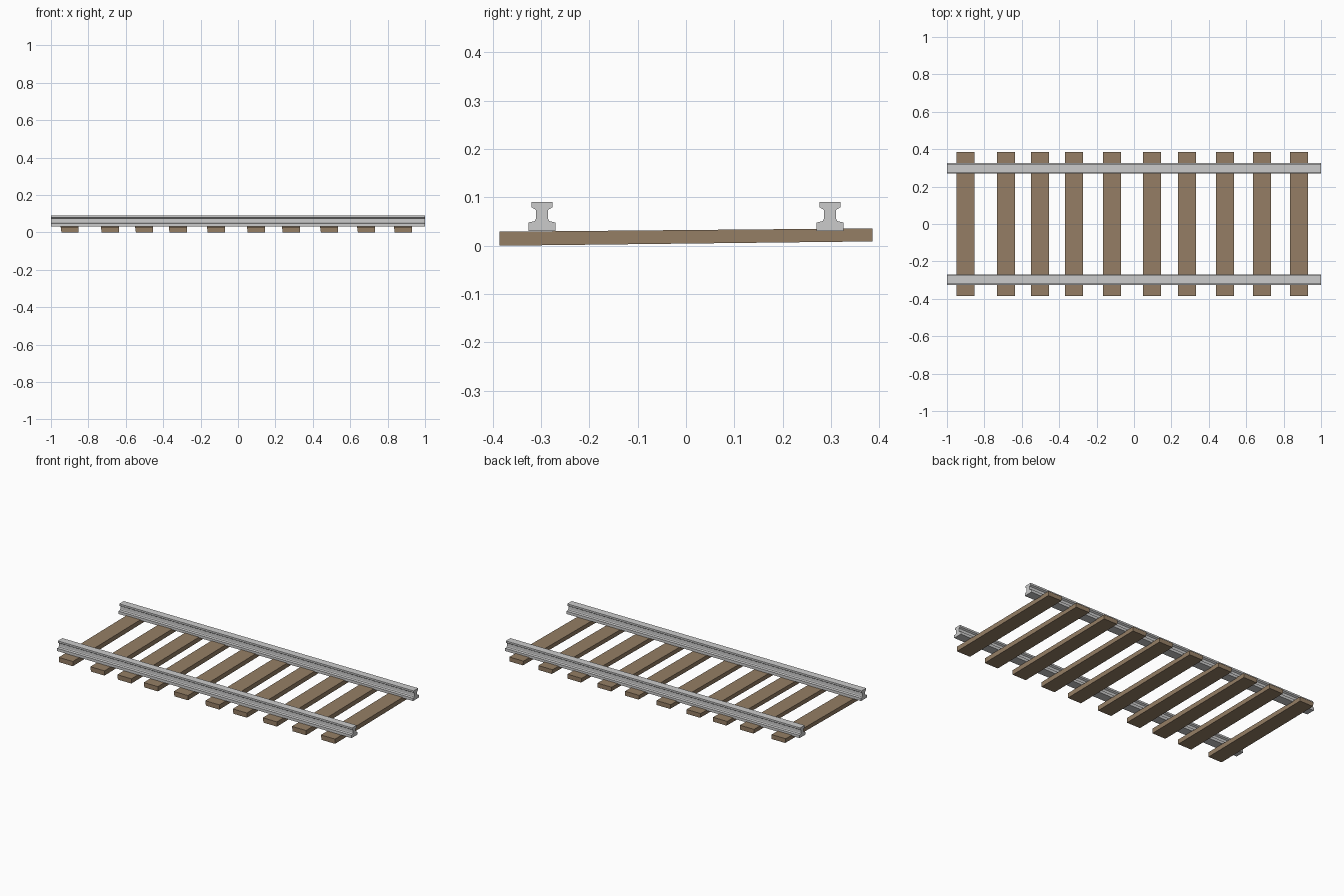
import bpy, bmesh

if "Cube" in bpy.data.objects:
    bpy.data.objects.remove(bpy.data.objects["Cube"])

wood = bpy.data.materials.new("sleeper_wood")
wood.diffuse_color = (0.30, 0.21, 0.13, 1)
wood.use_nodes = True
wood.node_tree.nodes["Principled BSDF"].inputs["Base Color"].default_value = wood.diffuse_color


def extrude_profile(name, ring_a, ring_b, material=None):
    """Solid between two matching rings of points."""
    bm = bmesh.new()
    a = [bm.verts.new(p) for p in ring_a]
    b = [bm.verts.new(p) for p in ring_b]
    bm.faces.new(a)
    bm.faces.new(b[::-1])
    n = len(a)
    for i in range(n):
        bm.faces.new((a[i], b[i], b[(i + 1) % n], a[(i + 1) % n]))
    bmesh.ops.recalc_face_normals(bm, faces=bm.faces)
    mesh = bpy.data.meshes.new(name)
    bm.to_mesh(mesh)
    bm.free()
    if material:
        mesh.materials.append(material)
    obj = bpy.data.objects.new(name, mesh)
    bpy.context.collection.objects.link(obj)
    return obj


# Rails: I-shaped section, half profile mirrored about the rail centre
half = [(0.028, 0.031), (0.028, 0.048), (0.015, 0.051),
        (0.0125, 0.056), (0.0125, 0.074), (0.022, 0.080), (0.022, 0.091)]
section = half + [(-y, z) for y, z in reversed(half)]
for name, yc in (("front_rail", -0.298), ("back_rail", 0.298)):
    extrude_profile(name,
                    [(-1, yc + y, z) for y, z in section],
                    [(1, yc + y, z) for y, z in section])

# Sleepers: slightly tilted, unevenly spaced planks
centres = [-0.90, -0.685, -0.502, -0.322, -0.118,
           0.096, 0.283, 0.487, 0.685, 0.882]


def plank_end(xc, y, low, high):
    w = 0.048
    return [(xc - w + 0.004, y, low), (xc + w, y, low),
            (xc + w, y, high), (xc - w, y, high)]


for i, xc in enumerate(centres, 1):
    extrude_profile(f"sleeper_{i}",
                    plank_end(xc, -0.386, 0.0, 0.029),
                    plank_end(xc, 0.386, 0.009, 0.036), wood)
